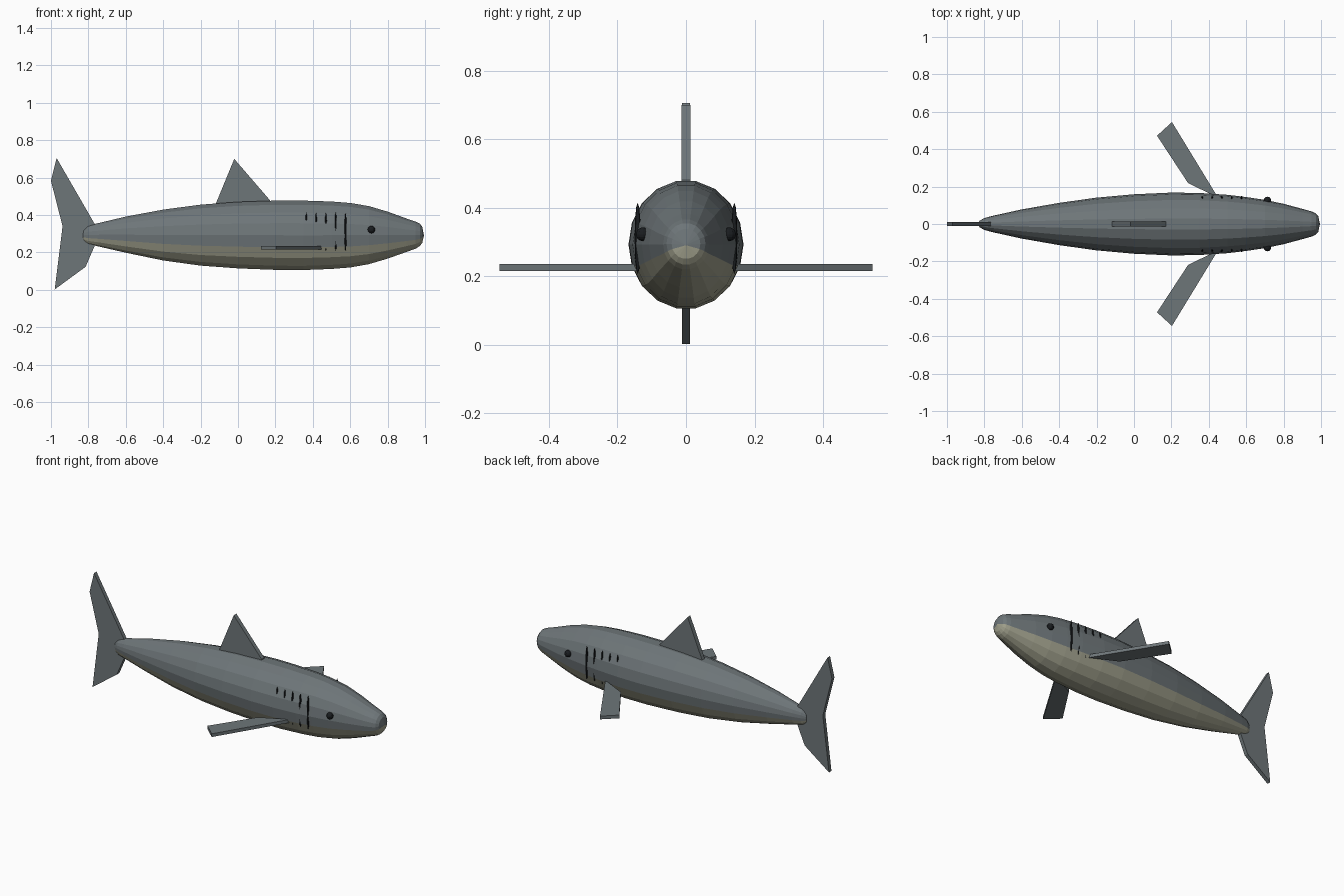
import bpy, bmesh
from math import sin, cos, radians

if "Cube" in bpy.data.objects:
    bpy.data.objects.remove(bpy.data.objects["Cube"])


def material(name, rgb):
    m = bpy.data.materials.new(name)
    m.diffuse_color = (*rgb, 1)
    m.use_nodes = True
    m.node_tree.nodes["Principled BSDF"].inputs["Base Color"].default_value = m.diffuse_color
    return m


GREY = material("slate_skin", (0.155, 0.18, 0.19))
CREAM = material("belly_skin", (0.36, 0.36, 0.27))
DARK = material("dark", (0.01, 0.012, 0.014))


def finish(bm, name, *mats):
    bmesh.ops.recalc_face_normals(bm, faces=bm.faces[:])
    me = bpy.data.meshes.new(name)
    bm.to_mesh(me)
    bm.free()
    for m in mats:
        me.materials.append(m)
    ob = bpy.data.objects.new(name, me)
    bpy.context.collection.objects.link(ob)
    return ob


# Body: 18-sided rings along x (x, top z, bottom z, half width)
RINGS = [
    (-0.825, .325, .258, .018), (-0.80, .345, .243, .032), (-0.75, .357, .232, .045),
    (-0.6, .393, .197, .078), (-0.4, .431, .155, .113), (-0.2, .458, .127, .141),
    (0.0, .473, .112, .159), (0.2, .480, .104, .168), (0.35, .480, .103, .166),
    (0.5, .475, .109, .156), (0.6, .467, .117, .144), (0.7, .450, .135, .129),
    (0.8, .420, .165, .108), (0.9, .383, .201, .081), (0.95, .366, .219, .067),
    (0.972, .355, .233, .057), (0.985, .338, .250, .042),
]
N = 18


def body():
    bm = bmesh.new()
    rings = []
    for x, top, bot, w in RINGS:
        c, h = (top + bot) / 2, (top - bot) / 2
        rings.append([bm.verts.new((x, w * cos(radians(20 * k)), c + h * sin(radians(20 * k))))
                      for k in range(N)])
    tail = bm.verts.new((-0.836, 0, .291))
    nose = bm.verts.new((0.994, 0, .290))
    for k in range(N):
        j = (k + 1) % N
        belly = int(10 <= k <= 16)          # faces between 200 and 340 degrees
        faces = [bm.faces.new((a[k], a[j], b[j], b[k])) for a, b in zip(rings, rings[1:])]
        faces.append(bm.faces.new((rings[0][j], rings[0][k], tail)))
        faces.append(bm.faces.new((rings[-1][k], rings[-1][j], nose)))
        for f in faces:
            f.material_index = belly
    finish(bm, "body", GREY, CREAM)


# Flat fins: outline extruded to a constant thickness
def plate(name, pts, to3d, thick):
    bm = bmesh.new()
    a, b = ([bm.verts.new(to3d(u, v, s * thick / 2)) for u, v in pts] for s in (-1, 1))
    bm.faces.new(a)
    bm.faces.new(b)
    n = len(pts)
    for i in range(n):
        j = (i + 1) % n
        bm.faces.new((a[i], a[j], b[j], b[i]))
    finish(bm, name, GREY)


# Ellipsoid details on the head
def blob(name, loc, size, seg):
    bm = bmesh.new()
    bmesh.ops.create_uvsphere(bm, u_segments=seg, v_segments=seg // 2 + 2, radius=1)
    bmesh.ops.scale(bm, vec=size, verts=bm.verts)
    bmesh.ops.translate(bm, vec=loc, verts=bm.verts)
    finish(bm, name, DARK)


body()


def upright(u, v, t):
    return (u, t, v)


plate("dorsal_fin", [(-.125, .445), (-.02, .70), (.17, .48), (.17, .44)], upright, .026)
plate("tail_fin", [(-1, .583), (-.97, .705), (-.765, .35), (-.762, .245),
                   (-.815, .123), (-.98, .002), (-.938, .34)], upright, .024)

for side, s in (("left", 1), ("right", -1)):
    plate("pectoral_fin_" + side, [(.203, .545), (.123, .472), (.289, .219), (.43, .15), (.45, .14)],
          lambda u, v, t: (u, s * v, .225 + t), .02)
    blob("eye_" + side, (.713, s * .126, .322), (.02, .02, .02), 12)
    for i in range(5):
        blob(f"gill_{side}_{i + 1}", (.575 - .0525 * i, s * .141, .31), (.006, .009, .104), 8)
